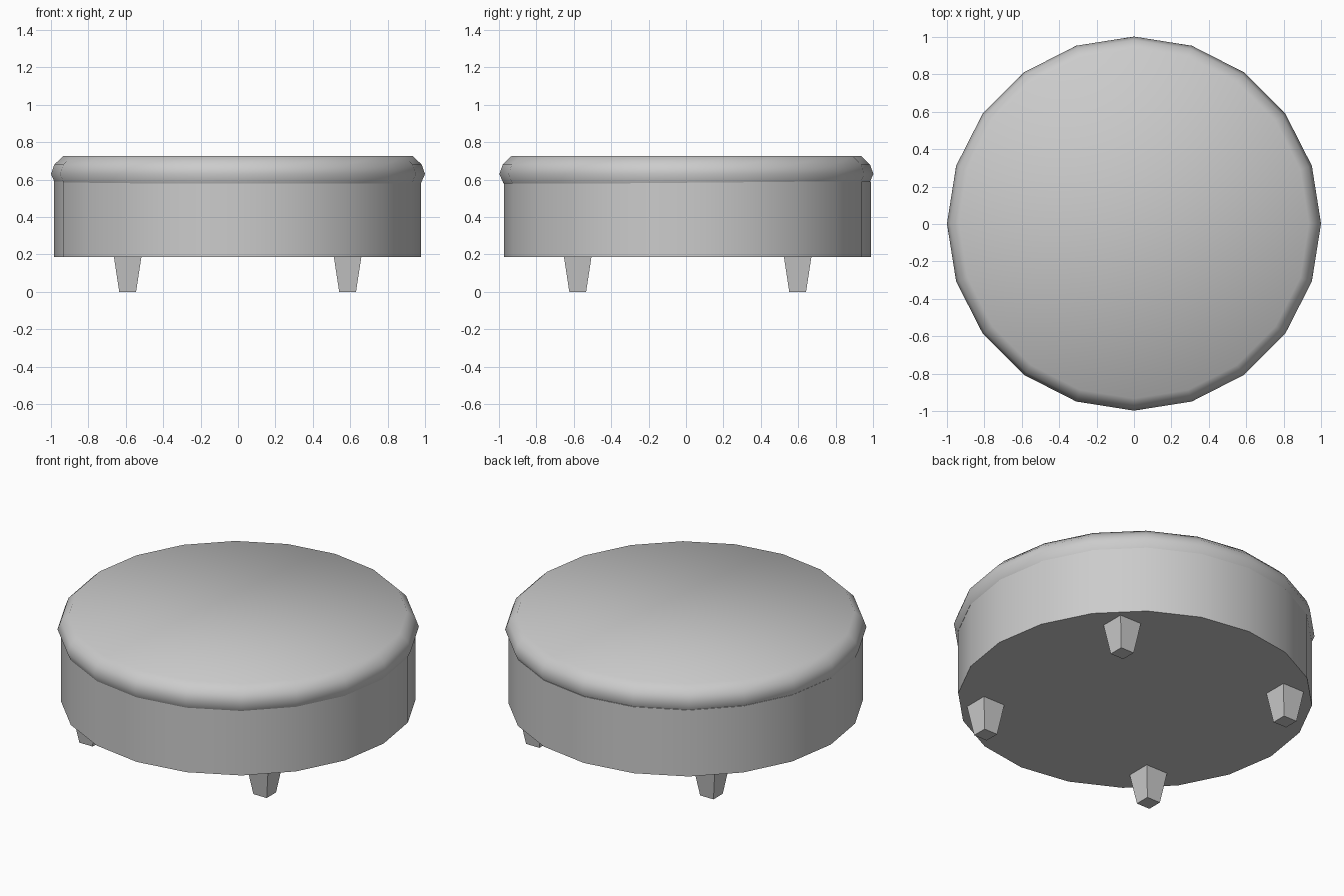
import bpy, bmesh, math

if "Cube" in bpy.data.objects:
    bpy.data.objects.remove(bpy.data.objects["Cube"])

SIDES = 20


def material(name, value):
    m = bpy.data.materials.new(name)
    m.diffuse_color = (value, value, value, 1)
    m.use_nodes = True
    m.node_tree.nodes["Principled BSDF"].inputs["Base Color"].default_value = m.diffuse_color
    return m


grey = material("light grey", 0.6)


def lathe(name, profile, centre, sides=SIDES, turn=0.0, flat=False, cap_smooth=False):
    """Capped solid of revolution from (radius, z) points, bottom to top."""
    bm = bmesh.new()
    rings = []
    for r, z in profile:
        rings.append([bm.verts.new((centre[0] + r * math.cos(turn + math.tau * i / sides),
                                    centre[1] + r * math.sin(turn + math.tau * i / sides), z))
                      for i in range(sides)])
    for a, b in zip(rings, rings[1:]):
        for i in range(sides):
            j = (i + 1) % sides
            bm.faces.new((a[i], a[j], b[j], b[i])).smooth = not flat
    bm.faces.new(rings[0][::-1])
    bm.faces.new(rings[-1]).smooth = cap_smooth
    # keep the underside rim crisp
    for e in bm.edges:
        if all(v in rings[0] for v in e.verts):
            e.smooth = False
    me = bpy.data.meshes.new(name)
    bm.to_mesh(me)
    bm.free()
    me.materials.append(grey)
    ob = bpy.data.objects.new(name, me)
    bpy.context.collection.objects.link(ob)
    return ob


# Upholstered drum
lathe("drum", [(0.981, 0.185), (0.981, 0.59)], (-0.002, 0.007))

# Rounded cushion top
lathe("cushion", [(0.978, 0.58), (1.0, 0.63), (0.982, 0.68), (0.935, 0.726)],
      (0, 0.002), cap_smooth=True)

# Four tapered square feet
for sx, side in ((-1, "left"), (1, "right")):
    for sy, end in ((-1, "front"), (1, "back")):
        lathe(f"{end}_{side}_foot", [(0.045 * math.sqrt(2), 0), (0.074 * math.sqrt(2), 0.19)],
              (-0.002 + sx * 0.588, 0.009 + sy * 0.588), 4, math.pi / 4, flat=True)
